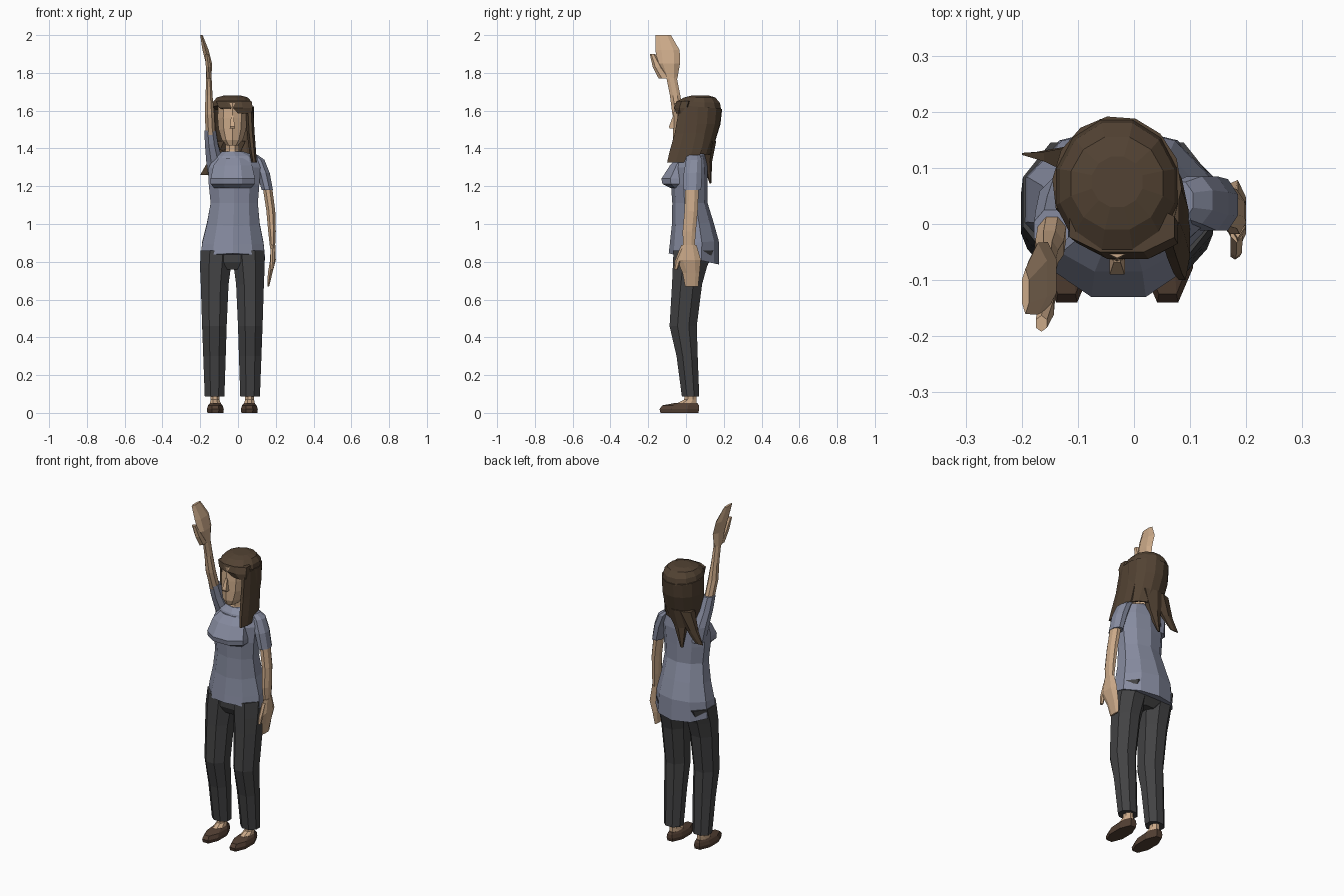
import bpy, bmesh
from math import sin, cos, pi, radians


def material(name, rgb):
    m = bpy.data.materials.new(name)
    m.diffuse_color = (*rgb, 1)
    return m


SKIN = material("skin", (0.60, 0.40, 0.25))
SHIRT = material("shirt", (0.24, 0.26, 0.35))
TROUSER = material("trouser", (0.055, 0.055, 0.057))
HAIR = material("hair", (0.085, 0.055, 0.033))
SHOE = material("shoe", (0.085, 0.05, 0.033))
CX = -0.03  # body centre line


def loft(name, mat, rings, n=8, arc=None, thick=0):
    """Skin flat-faced rings (x0, x1, y0, y1, z, tilt); z rises by tilt towards +y."""
    bm = bmesh.new()
    rows = []
    for r in rings:
        x0, x1, y0, y1, z = r[:5]
        tilt = r[5] if len(r) > 5 else 0
        row = []
        for i in range(n):
            if arc:
                a, k = radians(arc[0] + (arc[1] - arc[0]) * i / (n - 1)), 1
            else:
                a, k = 2 * pi * (i + 0.5) / n, cos(pi / n)
            c, s = cos(a) / k, sin(a) / k
            row.append(bm.verts.new(((x0 + x1) / 2 + c * (x1 - x0) / 2,
                                     (y0 + y1) / 2 + s * (y1 - y0) / 2, z + s * tilt)))
        rows.append(row)
    for a, b in zip(rows, rows[1:]):
        for i in range(n - 1 if arc else n):
            j = (i + 1) % n
            bm.faces.new((a[i], a[j], b[j], b[i]))
    if not arc:
        bm.faces.new(rows[0])
        bm.faces.new(rows[-1])
    bmesh.ops.recalc_face_normals(bm, faces=bm.faces)
    me = bpy.data.meshes.new(name)
    bm.to_mesh(me)
    bm.free()
    me.materials.append(mat)
    ob = bpy.data.objects.new(name, me)
    bpy.context.collection.objects.link(ob)
    if thick:
        mod = ob.modifiers.new("thickness", "SOLIDIFY")
        mod.thickness = thick
        mod.offset = 0
    return ob


def mirrored(name, mat, rings, n=8):
    """Loft on the +x side and its reflection about the body centre line."""
    loft(name + "_left", mat, rings, n)
    loft(name + "_right", mat, [(2 * CX - r[1], 2 * CX - r[0], *r[2:]) for r in rings], n)


# Shoes, ankles and trouser legs
mirrored("shoe", SHOE, [(0.018, 0.102, -0.135, 0.065, 0), (0.015, 0.105, -0.14, 0.07, 0.02),
                        (0.022, 0.098, -0.125, 0.068, 0.04), (0.032, 0.088, -0.06, 0.06, 0.052)])
mirrored("ankle", SKIN, [(0.03, 0.09, -0.06, 0.055, 0.045), (0.038, 0.085, -0.01, 0.055, 0.07),
                         (0.038, 0.085, -0.005, 0.055, 0.12)])
mirrored("trouser_leg", TROUSER, [(0.012, 0.116, -0.022, 0.07, 0.088), (0.005, 0.124, -0.05, 0.062, 0.30),
                                  (0.0, 0.13, -0.087, 0.057, 0.46), (-0.01, 0.137, -0.074, 0.085, 0.68),
                                  (-0.022, 0.141, -0.07, 0.11, 0.77), (-0.03, 0.138, -0.066, 0.145, 0.86)])
# Trouser seat
loft("trouser_seat", TROUSER, [(-0.09, 0.03, -0.04, 0.09, 0.76), (-0.17, 0.11, -0.06, 0.125, 0.80),
                               (-0.18, 0.12, -0.06, 0.14, 0.90)])
# Shirt body with sloping hem
loft("shirt_body", SHIRT, [(-0.198, 0.143, -0.085, 0.168, 0.815, -0.028),
                           (-0.19, 0.135, -0.08, 0.167, 0.90, 0.01), (-0.165, 0.115, -0.07, 0.14, 1.00, 0.01),
                           (-0.145, 0.105, -0.068, 0.11, 1.11), (-0.155, 0.113, -0.075, 0.11, 1.21),
                           (-0.155, 0.12, -0.065, 0.11, 1.30), (-0.125, 0.10, -0.04, 0.10, 1.36),
                           (-0.08, 0.025, -0.012, 0.085, 1.385)], 10)
# Bust
loft("shirt_bust", SHIRT, [(-0.125, 0.065, -0.082, 0.0, 1.19), (-0.145, 0.09, -0.125, 0.03, 1.212),
                           (-0.145, 0.09, -0.13, 0.03, 1.24), (-0.13, 0.075, -0.085, 0.03, 1.31),
                           (-0.10, 0.05, -0.05, 0.03, 1.35)])
# Lowered arm: sleeve, arm, hand, thumb
loft("lowered_sleeve", SHIRT, [(0.125, 0.185, -0.012, 0.08, 1.18), (0.10, 0.168, -0.012, 0.085, 1.27),
                               (0.075, 0.14, 0.0, 0.085, 1.34), (0.06, 0.105, 0.01, 0.075, 1.365)])
loft("lowered_arm", SKIN, [(0.17, 0.196, -0.015, 0.045, 0.87), (0.16, 0.20, -0.018, 0.052, 0.96),
                           (0.15, 0.197, -0.008, 0.062, 1.07), (0.13, 0.18, -0.003, 0.068, 1.20)])
loft("lowered_hand", SKIN, [(0.155, 0.165, 0.0, 0.06, 0.67), (0.158, 0.182, -0.012, 0.066, 0.74),
                            (0.17, 0.2, -0.04, 0.07, 0.81), (0.172, 0.198, -0.02, 0.05, 0.89)], 6)
loft("lowered_thumb", SKIN, [(0.172, 0.188, -0.062, -0.045, 0.76), (0.172, 0.192, -0.058, -0.03, 0.80),
                             (0.172, 0.194, -0.03, 0.01, 0.87)], 6)
# Raised arm: sleeve, arm, hand, thumb
loft("raised_sleeve", SHIRT, [(-0.155, -0.06, 0.01, 0.095, 1.24), (-0.168, -0.08, -0.005, 0.085, 1.33),
                              (-0.175, -0.105, -0.03, 0.05, 1.42), (-0.178, -0.117, -0.045, 0.025, 1.495)])
loft("raised_arm", SKIN, [(-0.17, -0.12, -0.04, 0.02, 1.47), (-0.176, -0.125, -0.072, -0.012, 1.58),
                          (-0.172, -0.135, -0.085, -0.03, 1.68), (-0.168, -0.14, -0.105, -0.05, 1.78)])
loft("raised_hand", SKIN, [(-0.17, -0.14, -0.11, -0.05, 1.77), (-0.17, -0.138, -0.145, -0.04, 1.85),
                           (-0.188, -0.155, -0.153, -0.042, 1.92), (-0.2, -0.187, -0.155, -0.085, 2.0)], 6)
loft("raised_thumb", SKIN, [(-0.165, -0.14, -0.14, -0.08, 1.77), (-0.17, -0.143, -0.172, -0.125, 1.83),
                            (-0.175, -0.155, -0.19, -0.165, 1.90)], 6)
# Neck, head and nose
loft("neck", SKIN, [(-0.072, 0.015, -0.025, 0.08, 1.36), (-0.065, 0.005, -0.005, 0.08, 1.39),
                    (-0.065, 0.005, -0.005, 0.08, 1.48)])
loft("head", SKIN, [(-0.06, 0.0, -0.055, 0.04, 1.415), (-0.085, 0.025, -0.065, 0.10, 1.445),
                    (-0.103, 0.043, -0.064, 0.15, 1.50), (-0.108, 0.048, -0.062, 0.16, 1.56),
                    (-0.105, 0.045, -0.055, 0.16, 1.64)], 10)
loft("nose", SKIN, [(-0.044, -0.016, -0.086, -0.05, 1.505), (-0.043, -0.017, -0.09, -0.05, 1.515),
                    (-0.036, -0.024, -0.068, -0.05, 1.575)], 4)
# Hair: crown, hanging back, front lock, trailing points
loft("hair_crown", HAIR, [(-0.14, 0.078, -0.055, 0.187, 1.615, -0.015), (-0.132, 0.072, -0.045, 0.18, 1.645, -0.005),
                          (-0.112, 0.052, -0.01, 0.155, 1.67), (-0.075, 0.015, 0.03, 0.12, 1.68)], 12)
loft("hair_back", HAIR, [(-0.14, 0.079, -0.05, 0.187, 1.62, -0.01), (-0.138, 0.08, -0.05, 0.178, 1.53),
                         (-0.125, 0.08, -0.055, 0.15, 1.44), (-0.11, 0.085, -0.06, 0.125, 1.37)],
     10, (-28, 200), 0.012)
loft("hair_front_lock", HAIR, [(0.072, 0.10, -0.10, 0.05, 1.325), (0.06, 0.096, -0.088, 0.08, 1.38),
                               (0.047, 0.088, -0.06, 0.10, 1.48), (0.04, 0.08, -0.035, 0.10, 1.62)])
loft("hair_point_side", HAIR, [(-0.2, -0.15, 0.122, 0.128, 1.26, 0.0), (-0.16, -0.09, 0.105, 0.135, 1.33),
                               (-0.125, -0.02, 0.08, 0.15, 1.44)], 6)
loft("hair_point_back", HAIR, [(-0.07, -0.055, 0.125, 0.133, 1.215), (-0.08, -0.01, 0.09, 0.135, 1.33),
                               (-0.10, 0.04, 0.09, 0.155, 1.44)], 6)
# Fringe swept across the forehead
loft("hair_fringe", HAIR, [(-0.02, 0.075, -0.052, 0.02, 1.585), (-0.10, 0.078, -0.062, 0.03, 1.615),
                           (-0.115, 0.072, -0.05, 0.04, 1.65)])
